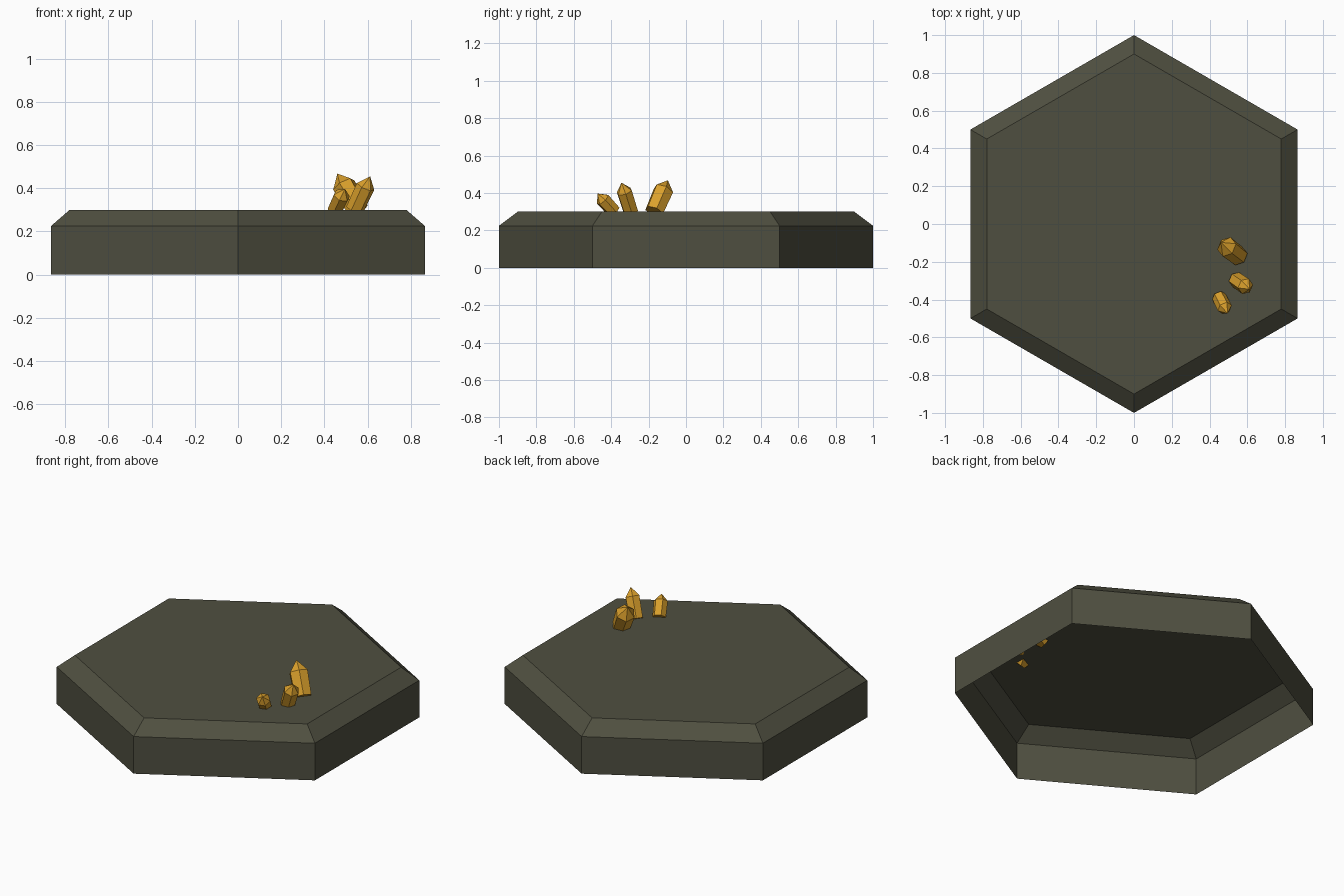
import bpy, bmesh, math
from mathutils import Vector

cube = bpy.data.objects.get("Cube")
if cube:
    bpy.data.objects.remove(cube, do_unlink=True)


def material(name, rgb):
    m = bpy.data.materials.new(name)
    m.use_nodes = True
    m.diffuse_color = (*rgb, 1)
    bsdf = next(n for n in m.node_tree.nodes if n.type == 'BSDF_PRINCIPLED')
    bsdf.inputs["Base Color"].default_value = (*rgb, 1)
    return m


def finish(name, bm, mat):
    me = bpy.data.meshes.new(name)
    bm.to_mesh(me)
    bm.free()
    me.materials.append(mat)
    ob = bpy.data.objects.new(name, me)
    bpy.context.collection.objects.link(ob)
    return ob


def ring(bm, centre, u, v, radius, turn=0.0):
    angles = [turn + i * math.tau / 6 for i in range(6)]
    return [bm.verts.new(centre + radius * (math.cos(a) * u + math.sin(a) * v)) for a in angles]


def bridge(bm, low, high):
    for i in range(6):
        j = (i + 1) % 6
        bm.faces.new((low[i], low[j], high[j], high[i]))


stone = material("dark olive stone", (0.078, 0.078, 0.051))
amber = material("amber crystal", (0.70, 0.35, 0.025))

# Hexagonal platform: a thin shell with a chamfered rim, open underneath
bm = bmesh.new()
X, Y = Vector((1, 0, 0)), Vector((0, 1, 0))
rings = [ring(bm, Vector((0, 0, z)), X, Y, r, math.pi / 2)
         for r, z in ((1, 0), (1, 0.225), (0.9, 0.3))]
for low, high in zip(rings, rings[1:]):
    bridge(bm, low, high)
bm.faces.new(rings[-1])
finish("hex_platform", bm, stone)


# Leaning six-sided crystals with pointed tips, sunk halfway at the base
def crystal(name, base, tip, base_r, shoulder_r, shoulder_at, turn):
    base, tip = Vector(base), Vector(tip)
    axis = (tip - base).normalized()
    u = axis.cross(Y).normalized()
    v = axis.cross(u)
    bm = bmesh.new()
    low = ring(bm, base, u, v, base_r, turn)
    high = ring(bm, base.lerp(tip, shoulder_at), u, v, shoulder_r, turn)
    bridge(bm, low, high)
    bm.faces.new(low[::-1])
    point = bm.verts.new(tip)
    for i in range(6):
        bm.faces.new((high[i], high[(i + 1) % 6], point))
    bmesh.ops.recalc_face_normals(bm, faces=bm.faces)
    finish(name, bm, amber)


crystal("large_crystal", (0.555, -0.17, 0.3), (0.46, -0.097, 0.468), 0.052, 0.056, 0.68, 0.3)
crystal("middle_crystal", (0.54, -0.295, 0.3), (0.612, -0.345, 0.455), 0.042, 0.044, 0.70, 0.2)
crystal("small_crystal", (0.45, -0.385, 0.3), (0.495, -0.473, 0.397), 0.038, 0.04, 0.68, 0.5)
